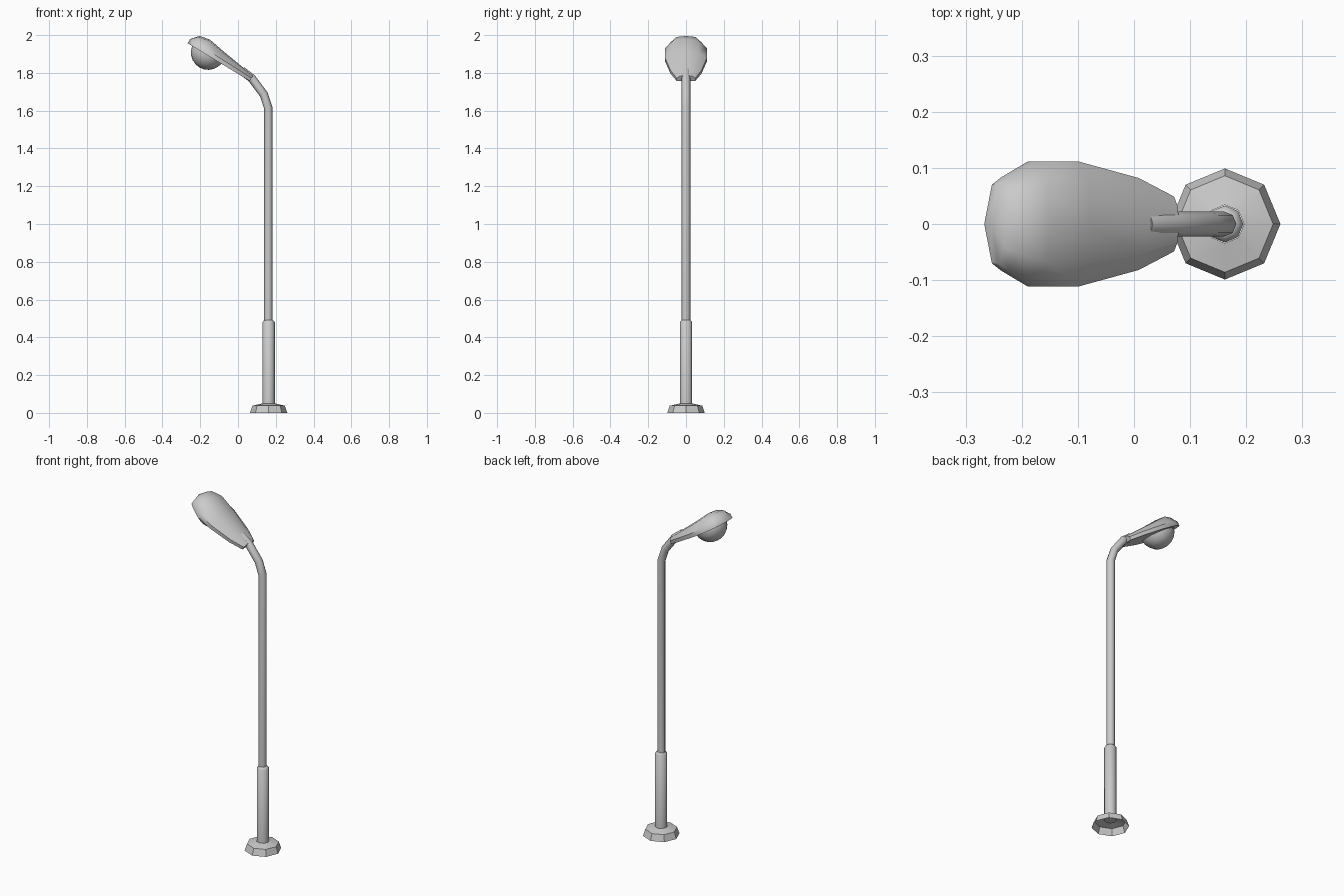
import bpy, bmesh
from math import sin, cos, pi, radians
from mathutils import Vector, Matrix

if "Cube" in bpy.data.objects:
    bpy.data.objects.remove(bpy.data.objects["Cube"])

POLE_X = 0.162


def loft(name, rings, closed=True, caps=(False, False), smooth=50):
    """Skin a list of point rings into one object."""
    bm = bmesh.new()
    vs = [[bm.verts.new(p) for p in ring] for ring in rings]
    n = len(rings[0])
    for a, b in zip(vs, vs[1:]):
        for i in range(n if closed else n - 1):
            j = (i + 1) % n
            bm.faces.new((a[i], a[j], b[j], b[i]))
    for ring, cap in zip((vs[0], vs[-1]), caps):
        if cap:
            bm.faces.new(ring)
    bmesh.ops.remove_doubles(bm, verts=bm.verts, dist=1e-4)
    bmesh.ops.recalc_face_normals(bm, faces=bm.faces)
    me = bpy.data.meshes.new(name)
    bm.to_mesh(me)
    bm.free()
    ob = bpy.data.objects.new(name, me)
    bpy.context.collection.objects.link(ob)
    bpy.ops.object.select_all(action='DESELECT')
    ob.select_set(True)
    bpy.context.view_layer.objects.active = ob
    bpy.ops.object.shade_smooth_by_angle(angle=radians(smooth))
    return ob


def circle(r, z, n=8):
    return [Vector((r * cos(2 * pi * i / n), r * sin(2 * pi * i / n), z)) for i in range(n)]


def lathe(name, profile, mat, n=8, **kw):
    return loft(name, [[mat @ p for p in circle(r, z, n)] for r, z in profile], **kw)


stand = Matrix.Translation((POLE_X, 0, 0))

# Hollow octagonal foot
lathe("base", [(0.099, 0), (0.086, 0.038), (0.034, 0.05)], stand, smooth=30)

# Thick lower sleeve with bevelled top
lathe("pole_sleeve", [(0.033, 0.04), (0.033, 0.48), (0.022, 0.492)], stand,
      caps=(True, True))

# Upper pole bending over into the arm
path = [(POLE_X - 0.002, 0.48), (POLE_X - 0.002, 1.615), (0.136, 1.687),
        (0.072, 1.772), (0.02, 1.811)]
pts = [Vector((x, 0, z)) for x, z in path]
rings = []
for i, p in enumerate(pts):
    d0 = (p - pts[max(i - 1, 0)]).normalized()
    d1 = (pts[min(i + 1, len(pts) - 1)] - p).normalized()
    d = (d0 + d1).normalized()
    side = Vector((d.z, 0, -d.x))
    rings.append([p + side * c.x + Vector((0, c.y, 0)) for c in circle(0.0225, 0)])
loft("pole_arm", rings, caps=(True, True))

# Tilted lamp frame: u runs to the tip, w points up out of the hood
u = Vector((-0.855, 0, 0.52)).normalized()
w = Vector((-u.z, 0, u.x)) * -1
v = w.cross(u)
frame = Matrix((u, v, w)).transposed().to_4x4()
frame.translation = (0.062, 0, 1.757)

# Hood: stations of (u, half width, lip height, crown height)
stations = [(0, 0.049, 0.018, 0.034), (0.075, 0.082, 0.02, 0.044),
            (0.2, 0.111, 0.022, 0.062), (0.295, 0.111, 0.024, 0.078),
            (0.35, 0.083, 0.025, 0.066), (0.369, 0.07, 0.025, 0.045),
            (0.385, 0.0, 0.025, 0.025)]
hood = []
for s, hw, lip, h in stations:
    half = [(hw, 0), (hw, lip), (hw * 0.62, lip + (h - lip) * 0.85)]
    sec = half + [(0, h)] + [(-y, z) for y, z in reversed(half)]
    hood.append([frame @ Vector((s, y, z)) for y, z in sec])
loft("lamp_hood", hood, caps=(True, False), smooth=40)

# Round lamp glass under the hood
dome = [(0.092 * cos(a), -0.092 * sin(a)) for a in
        [-0.15 + (pi / 2 + 0.15) * i / 6 for i in range(7)]]
lathe("lamp_glass", dome, frame @ Matrix.Translation((0.266, 0, 0.015)), n=16,
      caps=(True, False))
